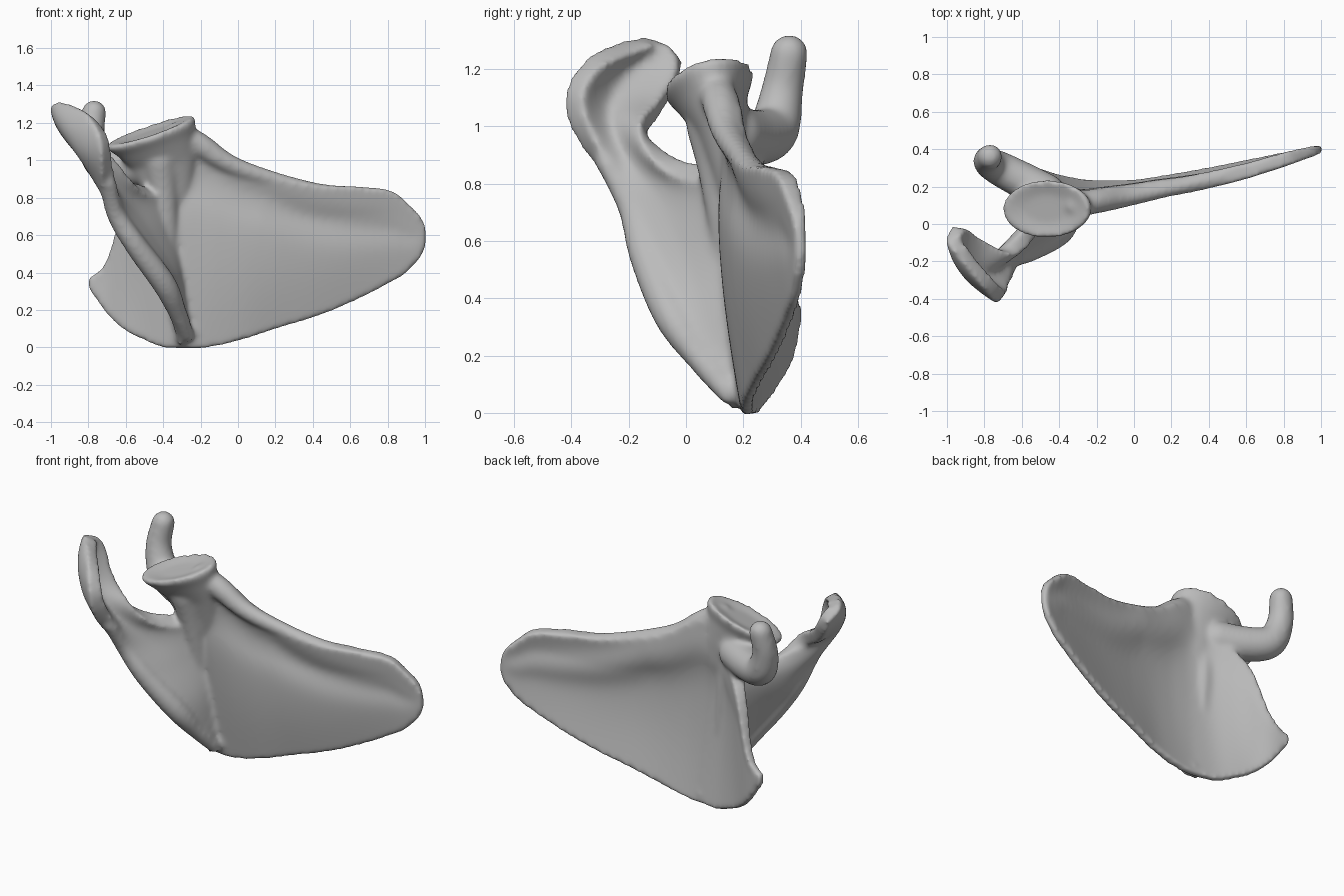
import bpy, bmesh, math
from mathutils import Vector

cube = bpy.data.objects.get("Cube")
if cube:
    bpy.data.objects.remove(cube)

bone = bpy.data.materials.new("bone_grey")
bone.use_nodes = True
bone.diffuse_color = (0.5, 0.5, 0.5, 1)
bone.node_tree.nodes["Principled BSDF"].inputs["Base Color"].default_value = (0.5, 0.5, 0.5, 1)

bm = bmesh.new()


def smooth_path(pts, n):
    """Catmull-Rom resampling of a list of tuples."""
    out = []
    for k in range(n + 1):
        s = k / n * (len(pts) - 1)
        i = min(int(s), len(pts) - 2)
        t = s - i
        a, b, c, d = (pts[max(0, min(len(pts) - 1, i + m))] for m in (-1, 0, 1, 2))
        out.append([q + t / 2 * (r - p + t * (2 * p - 5 * q + 4 * r - w + t * (3 * (q - r) + w - p)))
                    for p, q, r, w in zip(a, b, c, d)])
    return out


def sheet(grid, half):
    """Closed plate around a grid of points; half(u, v) is the half thickness."""
    nu, nv = len(grid), len(grid[0])
    sides = ([], [])
    for i in range(nu):
        rows = ([], [])
        for j in range(nv):
            du = grid[min(i + 1, nu - 1)][j] - grid[max(i - 1, 0)][j]
            dv = grid[i][min(j + 1, nv - 1)] - grid[i][max(j - 1, 0)]
            off = du.cross(dv).normalized() * half(i / (nu - 1), j / (nv - 1))
            rows[0].append(bm.verts.new(grid[i][j] + off))
            rows[1].append(bm.verts.new(grid[i][j] - off))
        sides[0].append(rows[0])
        sides[1].append(rows[1])
    a, b = sides
    for i in range(nu - 1):
        for j in range(nv - 1):
            bm.faces.new((a[i][j], a[i + 1][j], a[i + 1][j + 1], a[i][j + 1]))
            bm.faces.new((b[i][j], b[i][j + 1], b[i + 1][j + 1], b[i + 1][j]))
    rim = ([(i, 0) for i in range(nu)] + [(nu - 1, j) for j in range(1, nv)]
           + [(i, nv - 1) for i in range(nu - 2, -1, -1)] + [(0, j) for j in range(nv - 2, 0, -1)])
    for (i, j), (k, l) in zip(rim, rim[1:] + rim[:1]):
        bm.faces.new((a[i][j], b[i][j], b[k][l], a[k][l]))


def loft(rings):
    """Closed loft through rings of points."""
    loops = [[bm.verts.new(p) for p in r] for r in rings]
    n = len(loops[0])
    for p, q in zip(loops, loops[1:]):
        for i in range(n):
            bm.faces.new((p[i], p[(i + 1) % n], q[(i + 1) % n], q[i]))
    bm.faces.new(loops[0][::-1])
    bm.faces.new(loops[-1])


def tube(pts, n=24):
    """Round-ended tube through (x, y, z, radius) points."""
    path = smooth_path(pts, n)
    rings = []
    for k, p in enumerate(path):
        c = Vector(p[:3])
        d = (Vector(path[min(k + 1, n)][:3]) - Vector(path[max(k - 1, 0)][:3])).normalized()
        e = d.orthogonal() if k == 0 else (e - d * e.dot(d))
        e.normalize()
        f = d.cross(e)
        angles = [math.tau * m / 16 for m in range(16)]
        rings.append([c + p[3] * (e * math.cos(w) + f * math.sin(w)) for w in angles])
    loft(rings)
    for p in (path[0], path[-1]):
        ball = bmesh.ops.create_icosphere(bm, subdivisions=3, radius=p[3])
        bmesh.ops.translate(bm, verts=ball["verts"], vec=p[:3])


# Blade: columns of x, low z, high z, low y, high y
columns = [(-.8, .32, .37, .385, .385), (-.7, .18, .46, .36, .36), (-.6, .09, .76, .31, .3),
           (-.5, .04, .9, .275, .22), (-.4, .0, 1, .245, .15), (-.3, -.005, 1.08, .225, .125),
           (-.2, -.005, 1.1, .215, .13), (0, .035, .98, .22, .155), (.2, .1, .91, .25, .19),
           (.4, .16, .87, .285, .235), (.6, .24, .86, .325, .285), (.8, .34, .84, .365, .345),
           (.9, .4, .77, .385, .375), (.98, .49, .69, .4, .395), (1.005, .56, .61, .405, .405)]


def bulge(x, v):
    """Outward swelling of the middle with a diagonal groove under the thick border."""
    centre = min(.85, .9 - .4 * x)
    return .035 * math.exp(-((v - centre) / .13) ** 2) - .035 * math.sin(math.pi * v)


blade = []
for x, lo, hi, ylo, yhi in smooth_path(columns, 70):
    fade = max(0, min(1, (hi - lo) * 1.6 - .3)) * max(0, min(1, (x + .6) * 2.2))
    blade.append([Vector((x, ylo + (yhi - ylo) * v + fade * bulge(x, v), lo + (hi - lo) * v))
                  for v in [j / 30 for j in range(31)]])
sheet(blade, lambda u, v: .022 + .028 * max(0, (v - .75) * 4) * min(1, 4 * u * (1 - u)))

# Spine and acromion: outer, middle and inner edge at each station
stations = [(-.27, .17, .03, -.28, .2, .03, -.29, .21, .04),
            (-.33, .04, .2, -.32, .12, .2, -.32, .19, .25),
            (-.42, -.08, .36, -.37, .06, .38, -.34, .18, .45),
            (-.57, -.17, .55, -.48, .0, .58, -.38, .17, .65),
            (-.67, -.22, .72, -.58, -.05, .74, -.42, .13, .8),
            (-.69, -.31, .88, -.72, -.19, .89, -.55, -.05, .87),
            (-.7, -.385, 1.03, -.81, -.27, 1.02, -.68, -.14, .98),
            (-.72, -.385, 1.14, -.88, -.25, 1.13, -.82, -.09, 1.06),
            (-.79, -.3, 1.24, -.935, -.18, 1.22, -.91, -.03, 1.16),
            (-.92, -.14, 1.3, -.97, -.08, 1.29, -.94, -.02, 1.24)]
spine = []
for s in smooth_path(stations, 60):
    spine.append([Vector(p) for p in smooth_path([s[:3], s[3:6], s[6:]], 16)])
sheet(spine, lambda u, v: .04 + .012 * abs(2 * v - 1) * (1 - u))

# Thick crest along the free edge of the spine
tube([(-.27, .15, .06, .035), (-.325, .05, .19, .05), (-.395, -.05, .34, .065), (-.55, -.14, .55, .06),
      (-.655, -.19, .72, .05), (-.69, -.28, .88, .04)])

# Root of the spine where it meets the neck
tube([(-.36, .16, .45, .04), (-.38, .14, .65, .06), (-.4, .12, .85, .08), (-.42, .1, 1, .1)])

# Glenoid socket on its neck: centre, long and short half axes, tilt
rings = []
for cx, cy, cz, a, b, tilt in [(-.37, .14, .76, .09, .03, 0), (-.385, .135, .87, .14, .06, .05),
                               (-.4, .12, .98, .175, .085, .15),
                               (-.44, .09, 1.09, .21, .125, .3), (-.465, .08, 1.14, .24, .155, .33),
                               (-.47, .08, 1.165, .23, .155, .33), (-.465, .08, 1.145, .12, .08, .33)]:
    rings.append([(cx + a * math.cos(w), cy + b * math.sin(w),
                   cz + tilt * (a * math.cos(w) + .6 * b * math.sin(w)))
                  for w in [math.tau * k / 32 for k in range(32)]])
loft(rings)

# Ridge from the socket along the lateral border
tube([(-.32, .1, 1.15, .06), (-.2, .12, 1.08, .065), (0, .15, .96, .05), (.4, .235, .85, .035), (.75, .33, .82, .025)])

# Coracoid hook
tube([(-.47, .165, .97, .105), (-.61, .24, .96, .1), (-.735, .305, .99, .092),
      (-.785, .335, 1.12, .075), (-.77, .36, 1.255, .067)])

bmesh.ops.recalc_face_normals(bm, faces=bm.faces)
mesh = bpy.data.meshes.new("shoulder_blade")
bm.to_mesh(mesh)
bm.free()
mesh.materials.append(bone)
obj = bpy.data.objects.new("shoulder_blade", mesh)
bpy.context.collection.objects.link(obj)

# Fuse all parts into one smooth surface
remesh = obj.modifiers.new("fuse", 'REMESH')
remesh.mode = 'VOXEL'
remesh.voxel_size = .013
remesh.use_smooth_shade = True
soften = obj.modifiers.new("soften", 'SMOOTH')
soften.factor = .5
soften.iterations = 16
